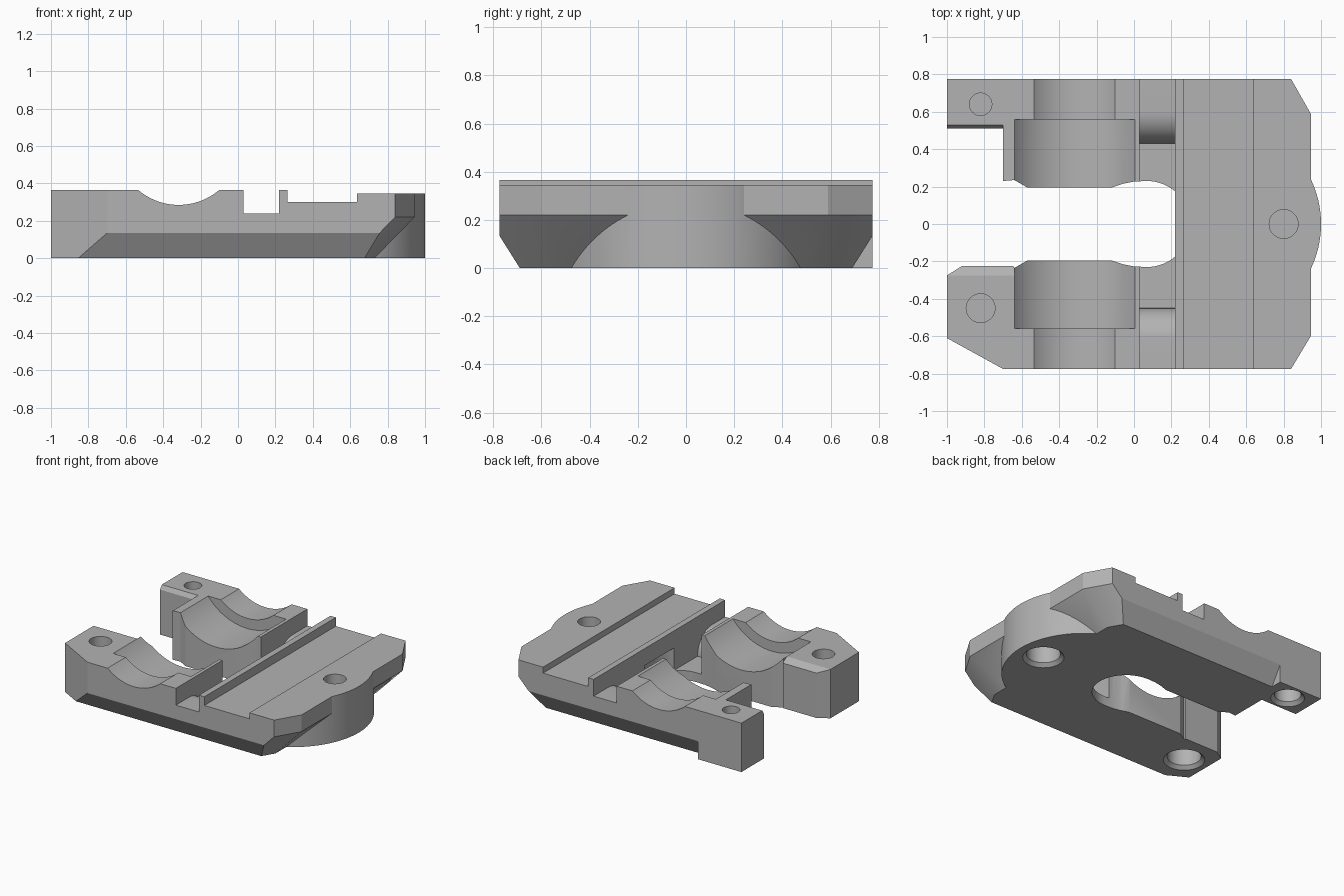
import bpy, bmesh, math
from mathutils import Vector

cube = bpy.data.objects.get("Cube")
if cube:
    bpy.data.objects.remove(cube, do_unlink=True)

grey = bpy.data.materials.new("plain grey")
grey.use_nodes = True
GREY = (0.45, 0.45, 0.45, 1)
grey.diffuse_color = GREY
grey.node_tree.nodes["Principled BSDF"].inputs["Base Color"].default_value = GREY


def loft(name, lower, upper):
    """Closed solid between two matching loops of 3D points."""
    bm = bmesh.new()
    a = [bm.verts.new(p) for p in lower]
    b = [bm.verts.new(p) for p in upper]
    n = len(a)
    bm.faces.new(a)
    bm.faces.new(b)
    for i in range(n):
        j = (i + 1) % n
        bm.faces.new((a[i], a[j], b[j], b[i]))
    bmesh.ops.recalc_face_normals(bm, faces=bm.faces)
    mesh = bpy.data.meshes.new(name)
    bm.to_mesh(mesh)
    bm.free()
    mesh.materials.append(grey)
    ob = bpy.data.objects.new(name, mesh)
    bpy.context.collection.objects.link(ob)
    return ob


def prism(name, points, axis, start, end):
    """Extrude a 2D profile along the named axis."""
    place = {"x": lambda p, t: (t, p[0], p[1]),
             "y": lambda p, t: (p[0], t, p[1]),
             "z": lambda p, t: (p[0], p[1], t)}[axis]
    return loft(name, [place(p, start) for p in points], [place(p, end) for p in points])


def arc(cx, cy, r, a0, a1, steps):
    angles = [math.radians(a0 + (a1 - a0) * i / steps) for i in range(steps + 1)]
    return [(cx + r * math.cos(a), cy + r * math.sin(a)) for a in angles]


def circle(cx, cy, r, steps=64):
    return arc(cx, cy, r, 0, 360, steps)[:-1]


def box(x0, x1, z0, z1):
    return [(x0, z0), (x1, z0), (x1, z1), (x0, z1)]


def combine(target, tool, operation="DIFFERENCE"):
    tool.hide_render = True
    bpy.context.view_layer.objects.active = target
    mod = target.modifiers.new("combine", "BOOLEAN")
    mod.operation = operation
    mod.solver = "EXACT"
    mod.object = tool
    bpy.ops.object.modifier_apply(modifier=mod.name)
    bpy.data.objects.remove(tool, do_unlink=True)


# Plate: straight upper slab above an end that tapers inwards
TOP, TAPER = 0.365, 0.22
outline = [(-1, -0.61), (-0.7, -0.775), (0.84, -0.775), (0.945, -0.6),
           (0.945, 0.59), (0.84, 0.775), (-1, 0.775)]
tapered = [(x - 0.215 if x > 0.5 else x, y) for x, y in outline]
plate = loft("clamp_plate", [(x, y, 0) for x, y in tapered], [(x, y, TAPER) for x, y in outline])
combine(plate, prism("slab", outline, "z", TAPER, TOP), "UNION")

# Lower edge chamfers on both long sides
for side, x0 in ((-1, -1.5), (1, -0.64)):
    edge = [(side * 0.6815, -0.0135), (side * 0.7835, 0.1485),
            (side * 0.9, 0.1485), (side * 0.9, -0.0135)]
    combine(plate, prism("edge_chamfer", edge, "x", x0, 1.5))

# Rounded end boss
combine(plate, prism("end_boss", circle(0.445, 0, 0.555, 128), "z", 0, 0.355), "UNION")

# Stepped top: recessed floor, raised end, cross channel
step = [(0.265, 1), (0.265, 0.3), (0.637, 0.3), (0.637, 0.345), (1.2, 0.345), (1.2, 1)]
combine(plate, prism("top_step", step, "y", -1, 1))
combine(plate, prism("channel", box(0.03, 0.22, 0.24, 1), "y", -1, 1))

# Deeper middle of the channel, with rounded shoulders
well = [(-0.62, 0.3)] + arc(-0.62, 0.07, 0.17, 90, 0, 12)
well += arc(0.6, 0.07, 0.17, 180, 90, 12) + [(0.6, 0.3)]
combine(plate, prism("channel_well", well, "x", 0.03, 0.22))

# Curved saddles: shallow full width, deeper towards the middle
for name, radius, half_width in (("outer_saddle", 0.334, 1), ("inner_saddle", 0.41, 0.56)):
    combine(plate, prism(name, circle(-0.317, 0.619, radius, 96), "y", -half_width, half_width))

# Open slot between the arms, plus its round undercut end
near = [(-0.64, -0.235), (-0.57, -0.195), (-0.12, -0.195), (-0.06, -0.215),
        (0, -0.227), (0.07, -0.23), (0.15, -0.215), (0.22, -0.176)]
slot = [(-1.1, -0.337), (-0.92, -0.225), (-0.645, -0.225)] + near
slot += [(x, -y) for x, y in reversed(near)]
slot += [(-0.7, 0.23), (-0.7, 0.51), (-1.1, 0.51)]
combine(plate, prism("slot", slot, "z", -1, 1))
combine(plate, prism("slot_end", circle(0.07, 0, 0.23), "z", -1, 0.238))

# Small top chamfers on the inner edges of the arm tips
combine(plate, prism("front_tip_chamfer", [(-0.285, 0.371), (-0.215, 0.329), (-0.215, 0.371)],
                     "x", -1.1, -0.64))
combine(plate, prism("back_tip_chamfer", [(0.54, 0.38), (0.5, 0.32), (0.5, 0.38)],
                     "x", -1.1, -0.7))

# Screw holes: blind on top, wider countersunk recess underneath
for x, y, r_top, r_low in ((-0.82, 0.64, 0.06, 0.09), (-0.82, -0.45, 0.077, 0.115),
                           (0.8, 0, 0.077, 0.115)):
    combine(plate, prism("top_hole", circle(x, y, r_top), "z", 0.25, 1))
    combine(plate, prism("low_hole", circle(x, y, r_low), "z", -0.1, 0.17))
    flare = loft("hole_flare", [(*p, -0.02) for p in circle(x, y, r_low + 0.045)],
                 [(*p, 0.025) for p in circle(x, y, r_low)])
    combine(plate, flare)

# Smooth curved walls, crisp edges
bpy.ops.object.select_all(action="DESELECT")
plate.select_set(True)
bpy.context.view_layer.objects.active = plate
bpy.ops.object.shade_smooth_by_angle(angle=math.radians(25))
